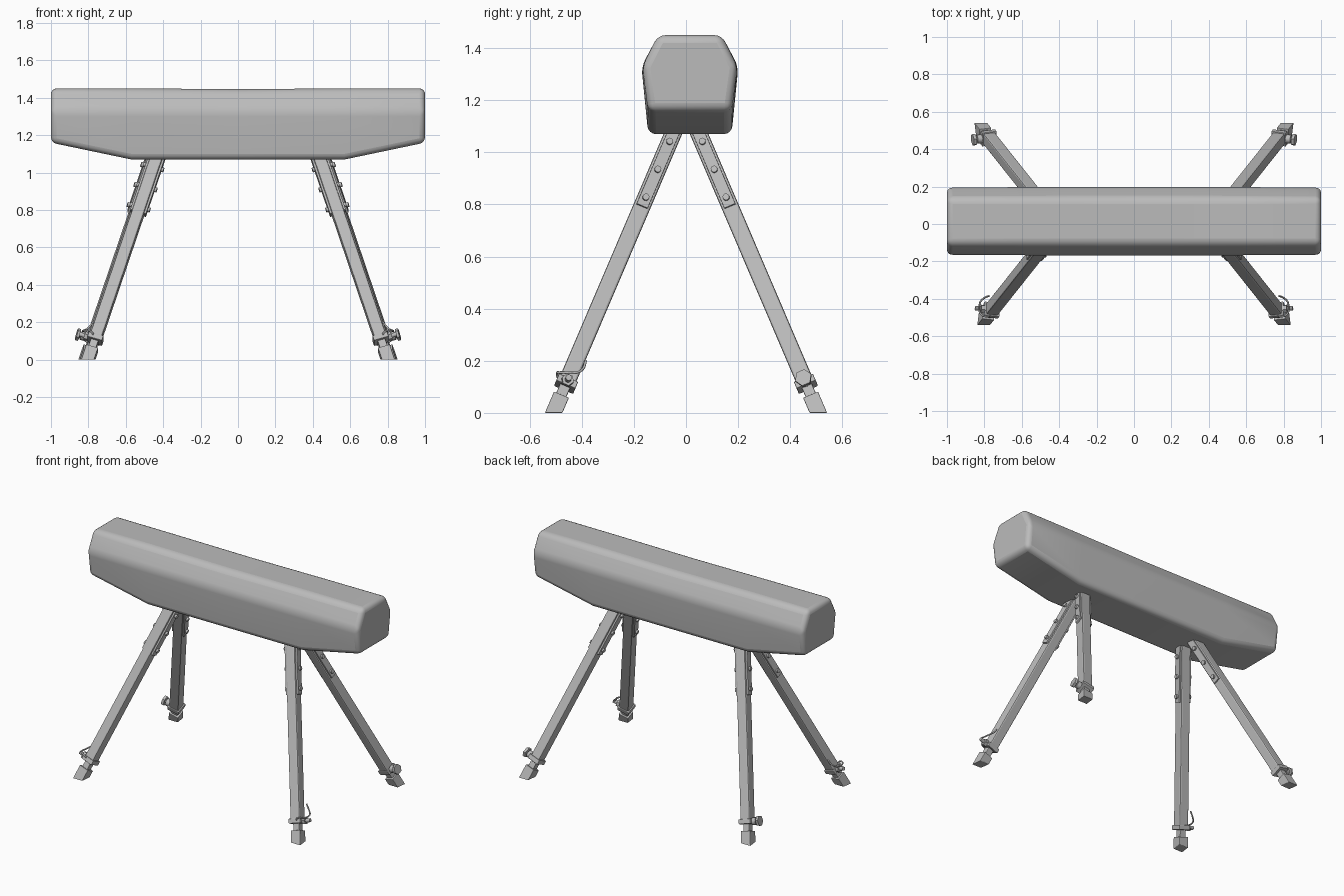
import bpy, bmesh, math
from mathutils import Vector, Matrix

cube = bpy.data.objects.get("Cube")
if cube:
    bpy.data.objects.remove(cube, do_unlink=True)

grey = bpy.data.materials.new("plain_grey")
grey.use_nodes = True
COLOUR = (0.5, 0.5, 0.5, 1)
grey.diffuse_color = COLOUR
grey.node_tree.nodes["Principled BSDF"].inputs["Base Color"].default_value = COLOUR


def add_object(name, data):
    obj = bpy.data.objects.new(name, data)
    bpy.context.collection.objects.link(obj)
    data.materials.append(grey)
    return obj


def mesh_object(name, bm):
    bmesh.ops.recalc_face_normals(bm, faces=bm.faces)
    mesh = bpy.data.meshes.new(name)
    bm.to_mesh(mesh)
    bm.free()
    return add_object(name, mesh)


def bevel(obj, width, segments, angle):
    mod = obj.modifiers.new("rounded_edges", 'BEVEL')
    mod.width = width
    mod.segments = segments
    mod.limit_method = 'ANGLE'
    mod.angle_limit = math.radians(angle)


def smooth(obj, angle):
    bpy.ops.object.select_all(action='DESELECT')
    obj.select_set(True)
    bpy.context.view_layer.objects.active = obj
    bpy.ops.object.shade_smooth_by_angle(angle=math.radians(angle))


# Padded body: six-sided section lofted along x, underside rising to the ends
def make_body():
    bm = bmesh.new()
    rings = []
    for x, bottom, top, grow in ((-1, 1.16, 1.45, 0), (-0.57, 1.07, 1.45, 0.002),
                                 (0, 1.07, 1.446, 0.003),
                                 (0.57, 1.07, 1.45, 0.002), (1, 1.16, 1.45, 0)):
        half = [(0.16, bottom), (0.183 + grow, 1.33), (0.122, top)]
        section = half + [(-y, z) for y, z in reversed(half)]
        rings.append([bm.verts.new((x, y + 0.015, z)) for y, z in section])
    for a, b in zip(rings, rings[1:]):
        for i in range(len(a)):
            j = (i + 1) % len(a)
            bm.faces.new((a[i], a[j], b[j], b[i]))
    bm.faces.new(rings[0])
    bm.faces.new(rings[-1])
    body = mesh_object("padded_body", bm)
    bevel(body, 0.03, 4, 20)
    smooth(body, 40)


# Leg frame: local z climbs the leg, local x points outward
def leg_frame(foot, top):
    up = (top - foot).normalized()
    out = Vector((math.copysign(1, foot.x), 0, 0))
    out = (out - up * out.dot(up)).normalized()
    side = up.cross(out)
    frame = Matrix((out, side, up)).transposed().to_4x4()
    frame.translation = foot
    return frame


def box(name, frame, centre, size, round_width=0.004):
    bm = bmesh.new()
    bmesh.ops.create_cube(bm, size=1)
    bm.transform(frame @ Matrix.Translation(centre) @ Matrix.Diagonal((*size, 1)))
    obj = mesh_object(name, bm)
    if round_width:
        bevel(obj, round_width, 2, 30)
    return obj


# Round or hexagonal pin lying across the leg
def pin(name, frame, centre, radius, length, sides, tip=1.0):
    bm = bmesh.new()
    bmesh.ops.create_cone(bm, cap_ends=True, segments=sides, radius1=radius,
                          radius2=radius * tip, depth=length)
    bm.transform(frame @ Matrix.Translation(centre) @ Matrix.Rotation(math.pi / 2, 4, 'Y'))
    obj = mesh_object(name, bm)
    if sides > 8:
        smooth(obj, 40)


# Foot pad: slid along the leg so that its sole lies flat on the floor
def foot_pad(name, frame):
    obj = box(name, frame, (0, 0, 0.03), (0.066, 0.062, 0.08), 0.003)
    up = frame.col[2].xyz
    for v in obj.data.vertices:
        if (frame.inverted() @ v.co).z < 0.03:
            v.co -= up * (v.co.z / up.z)


# Bent wire latch beside the collar
def wire_latch(name, sx):
    curve = bpy.data.curves.new(name, 'CURVE')
    curve.dimensions = '3D'
    curve.bevel_depth = 0.005
    curve.bevel_resolution = 2
    curve.resolution_u = 5
    path = ((0.77, -0.485, 0.12), (0.785, -0.495, 0.15), (0.82, -0.48, 0.155),
            (0.823, -0.42, 0.155), (0.80, -0.395, 0.17), (0.775, -0.385, 0.2))
    spline = curve.splines.new('BEZIER')
    spline.bezier_points.add(len(path) - 1)
    for p, (x, y, z) in zip(spline.bezier_points, path):
        p.co = (x * sx, y, z)
        p.handle_left_type = p.handle_right_type = 'AUTO'
    curve.use_fill_caps = True
    add_object(name, curve)


def make_leg(sx, sy):
    label = ("back" if sy > 0 else "front") + ("_left" if sx > 0 else "_right")
    foot_x = 0.815 if sy > 0 else 0.80
    foot = Vector((sx * foot_x, sy * 0.508, 0))
    top = Vector((sx * (foot_x - 0.37), sy * 0.042, 1.09))
    frame = leg_frame(foot, top)
    length = (top - foot).length

    foot_pad(label + "_foot", frame)
    box(label + "_inner_tube", frame, (0, 0, 0.1), (0.042, 0.042, 0.12))
    box(label + "_leg_tube", frame, (0, 0, (length + 0.125) / 2),
        (0.066, 0.066, length - 0.125), 0.008)
    box(label + "_collar", frame, (0, 0, 0.127), (0.082, 0.08, 0.03))

    # Bolted mounting straps on both sides of the leg top
    for face, word in ((1, "_outer"), (-1, "_inner")):
        box(label + word + "_strap", frame, (face * 0.038, 0, length - 0.175),
            (0.012, 0.046, 0.35), 0.002)
        for i in range(3):
            pin(f"{label}{word}_bolt_{i + 1}", frame,
                (face * 0.047, 0, length - 0.07 - 0.122 * i), 0.013, 0.018, 12)

    # Height clamp
    pin(label + "_clamp_screw", frame, (0.06, 0, 0.127), 0.012, 0.06, 12)
    if sy > 0:
        pin(label + "_clamp_knob", frame, (0.082, 0, 0.127), 0.033, 0.016, 6)
        pin(label + "_knob_hub", frame, (0.053, 0, 0.127), 0.024, 0.026, 12)
    else:
        pin(label + "_clamp_nut", frame, (0.05, 0, 0.127), 0.024, 0.022, 6)
        wire_latch(label + "_wire_latch", sx)


make_body()
for sx in (-1, 1):
    for sy in (-1, 1):
        make_leg(sx, sy)
